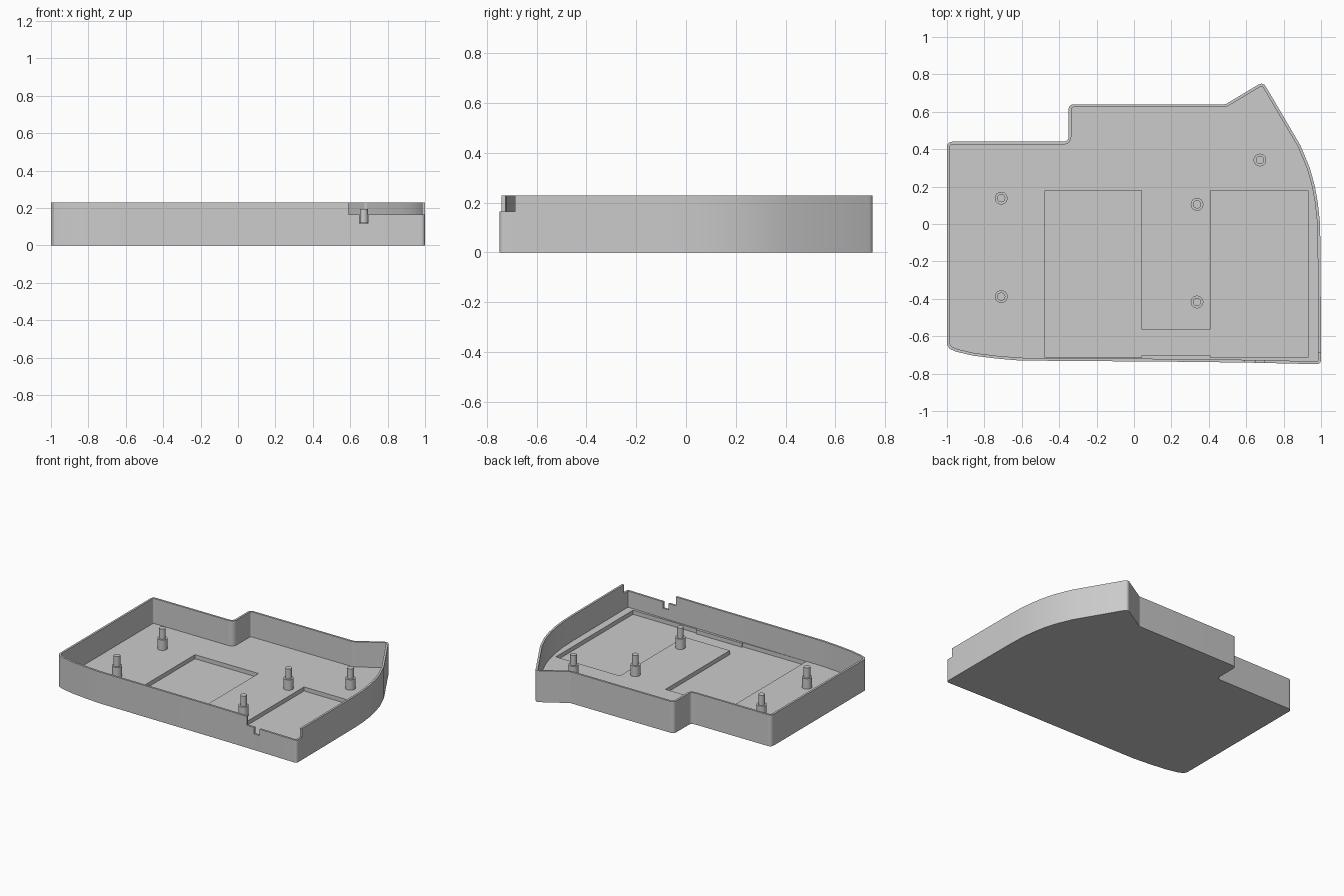
import bpy, bmesh, math
from mathutils import Vector

cube = bpy.data.objects.get("Cube")
if cube:
    bpy.data.objects.remove(cube, do_unlink=True)

HEIGHT, WALL = 0.23, 0.015
FLOOR, POCKET = 0.046, 0.016
OPENING, SLOT = 0.165, 0.118

grey = bpy.data.materials.new("case grey")
grey.use_nodes = True
grey.diffuse_color = (0.6, 0.6, 0.6, 1)
grey.node_tree.nodes["Principled BSDF"].inputs["Base Color"].default_value = grey.diffuse_color


def rounded(corners, steps=5):
    """Outline with each (x, y, r) corner eased over the distance r."""
    pts = []
    for i, (x, y, r) in enumerate(corners):
        p = Vector((x, y))
        if r == 0:
            pts.append(p)
            continue
        before = Vector(corners[i - 1][:2])
        after = Vector(corners[(i + 1) % len(corners)][:2])
        a = p + (before - p).normalized() * r
        b = p + (after - p).normalized() * r
        for k in range(steps + 1):
            t = k / steps
            pts.append(a * (1 - t) ** 2 + p * 2 * t * (1 - t) + b * t ** 2)
    return pts


def inset(pts, dist):
    """Move a counter-clockwise outline inward by a constant thickness."""
    out = []
    for i, p in enumerate(pts):
        d1 = (p - pts[i - 1]).normalized()
        d2 = (pts[(i + 1) % len(pts)] - p).normalized()
        n1, n2 = Vector((-d1.y, d1.x)), Vector((-d2.y, d2.x))
        m = (n1 + n2).normalized()
        out.append(p + m * dist / max(m.dot(n1), 0.3))
    return out


def finish(bm, name, angle):
    """Turn a bmesh into a shaded grey object."""
    mesh = bpy.data.meshes.new(name)
    bm.to_mesh(mesh)
    bm.free()
    mesh.materials.append(grey)
    obj = bpy.data.objects.new(name, mesh)
    bpy.context.collection.objects.link(obj)
    bpy.ops.object.select_all(action="DESELECT")
    obj.select_set(True)
    bpy.context.view_layer.objects.active = obj
    bpy.ops.object.shade_smooth_by_angle(angle=math.radians(angle))
    return obj


def rim_height(a, b):
    """Wall height of one segment: lower at the corner opening and the slot."""
    mid = (a + b) / 2
    if mid.y < -0.688 and mid.x > 0.59:
        return SLOT if 0.65 < mid.x < 0.695 else OPENING
    return HEIGHT


# Case outline, counter-clockwise from the front right
outer = rounded([
    (-1, -0.645, 0), (-0.985, -0.668, 0), (-0.95, -0.683, 0), (-0.86, -0.704, 0),
    (-0.74, -0.719, 0), (-0.61, -0.73, 0), (0.3, -0.737, 0), (0.59, -0.741, 0),
    (0.65, -0.742, 0), (0.695, -0.743, 0), (1, -0.75, 0.025), (1, -0.688, 0),
    (0.997, -0.1, 0), (0.993, 0.02, 0), (0.982, 0.12, 0), (0.965, 0.21, 0),
    (0.94, 0.3, 0), (0.89, 0.42, 0), (0.69, 0.76, 0.03), (0.49, 0.64, 0.01),
    (-0.35, 0.64, 0.03), (-0.35, 0.44, 0.03), (-1, 0.44, 0.03)])
inner = inset(outer, WALL)
count = len(outer)
heights = [rim_height(outer[i], outer[(i + 1) % count]) for i in range(count)]

bm = bmesh.new()
shared = {}


def vert(ring, i, z):
    """Shared vertex of the outer or inner wall at height z."""
    key = (ring, i, z)
    if key not in shared:
        p = (outer if ring == "outer" else inner)[i]
        shared[key] = bm.verts.new((p.x, p.y, z))
    return shared[key]


# Walls, rim, and the upright ends where the rim steps
for i, h in enumerate(heights):
    j = (i + 1) % count
    o, n = "outer", "inner"
    bm.faces.new((vert(o, i, 0), vert(o, j, 0), vert(o, j, h), vert(o, i, h)))
    bm.faces.new((vert(n, j, FLOOR), vert(n, i, FLOOR), vert(n, i, h), vert(n, j, h)))
    bm.faces.new((vert(o, i, h), vert(o, j, h), vert(n, j, h), vert(n, i, h)))
    after = heights[j]
    if after != h:
        bm.faces.new((vert(o, j, after), vert(n, j, after), vert(n, j, h), vert(o, j, h)))

# Underside
bm.faces.new([vert("outer", i, 0) for i in reversed(range(count))])

# Two floor pockets joined by a channel along the front
front = -0.714
pocket = [(-0.475, front), (0.04, front), (0.04, -0.704), (0.41, -0.704),
          (0.41, front), (0.93, front), (0.93, 0.18), (0.41, 0.18),
          (0.41, -0.565), (0.04, -0.565), (0.04, 0.18), (-0.475, 0.18)]
top = [bm.verts.new((x, y, FLOOR)) for x, y in pocket]
base = [bm.verts.new((x, y, POCKET)) for x, y in pocket]
bm.faces.new(base)
for i in range(len(pocket)):
    j = (i + 1) % len(pocket)
    bm.faces.new((top[j], top[i], base[i], base[j]))

# Floor around the pockets
loop = [vert("inner", i, FLOOR) for i in range(count)]
edges = [bm.edges.get((ring[i - 1], ring[i])) for ring in (loop, top) for i in range(len(ring))]
fill = bmesh.ops.triangle_fill(bm, edges=edges, use_beauty=True, normal=(0, 0, 1))
for face in fill["geom"]:
    if isinstance(face, bmesh.types.BMFace):
        face.normal_update()
        if face.normal.z < 0:
            face.normal_flip()
finish(bm, "case_tray", 25)


def post(name, x, y, sides=24):
    """Stepped mounting post."""
    profile = [(0.034, FLOOR - 0.005), (0.034, 0.122), (0.022, 0.122), (0.022, 0.196)]
    bm = bmesh.new()
    rings = []
    for r, z in profile:
        rings.append([bm.verts.new((r * math.cos(k * math.tau / sides),
                                    r * math.sin(k * math.tau / sides), z))
                      for k in range(sides)])
    for low, high in zip(rings, rings[1:]):
        for k in range(sides):
            j = (k + 1) % sides
            bm.faces.new((low[k], low[j], high[j], high[k]))
    bm.faces.new(rings[-1])
    bm.faces.new(rings[0][::-1])
    finish(bm, name, 30).location = (x, y, 0)


for name, x, y in [("back_right", -0.71, 0.138), ("front_right", -0.71, -0.388),
                   ("back_middle", 0.337, 0.105), ("front_middle", 0.337, -0.417),
                   ("back_left", 0.673, 0.342)]:
    post("mounting_post_" + name, x, y)
